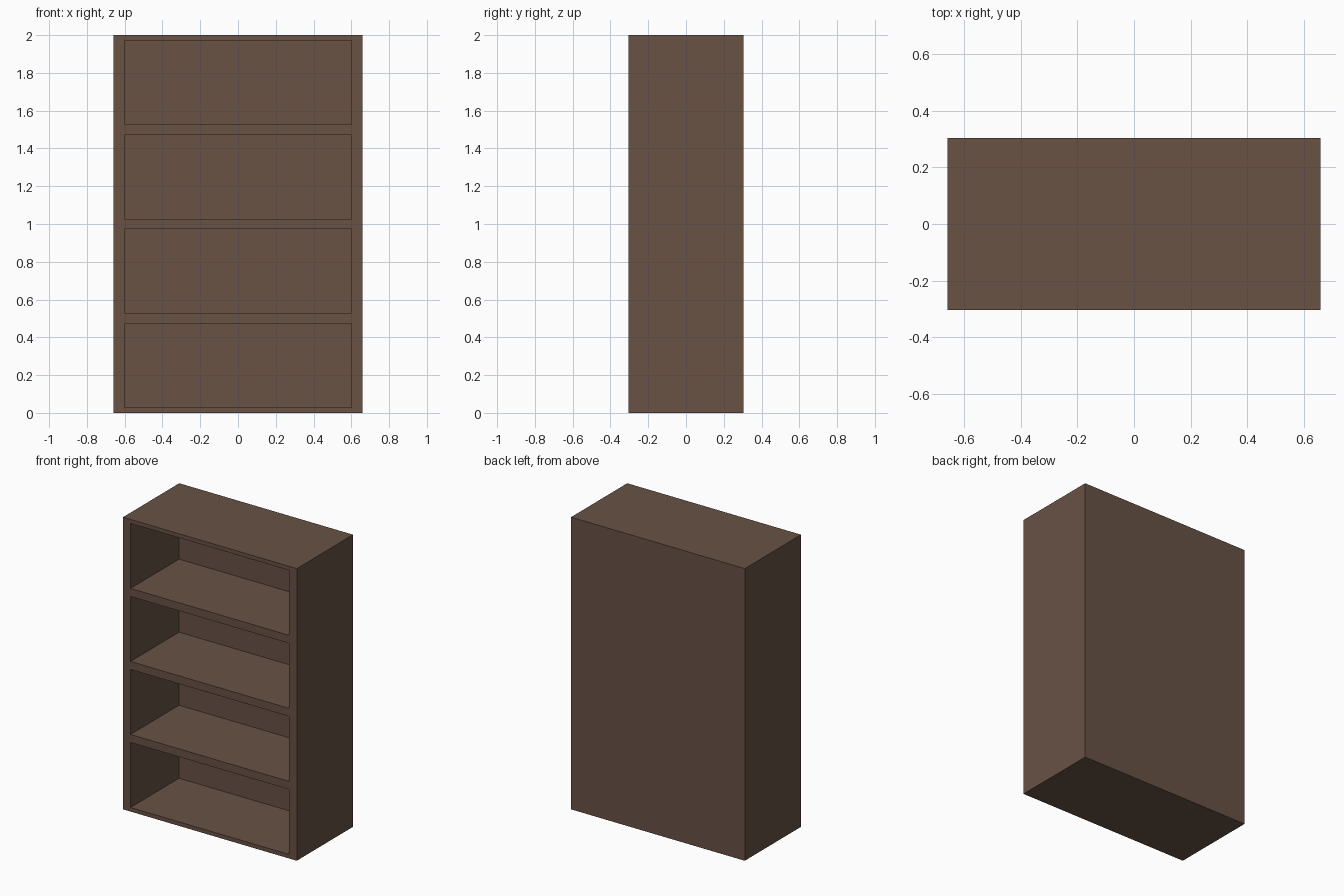
import bpy

if "Cube" in bpy.data.objects:
    bpy.data.objects.remove(bpy.data.objects["Cube"])

W, D, H = 1.316, 0.608, 2.0      # outer size
SIDE, BOARD, BACK = 0.057, 0.055, 0.083
BAYS = 4
PITCH = H / BAYS


def box(name, size, centre):
    bpy.ops.mesh.primitive_cube_add(size=1, location=centre)
    ob = bpy.context.object
    ob.name = name
    ob.scale = size
    bpy.ops.object.transform_apply(location=False, rotation=False, scale=True)
    return ob


# solid carcass: sides, top, bottom and back in one body
bookcase = box("bookcase_carcass", (W, D, H), (0, 0, H / 2))

# bay cutter, pokes out of the front and repeats upwards
poke = 0.1
depth = D - BACK + poke
cutter = box("bay_cutter", (W - 2 * SIDE, depth, PITCH - BOARD),
             (0, -D / 2 - poke + depth / 2, PITCH / 2))
cutter.hide_render = True
arr = cutter.modifiers.new("bays", 'ARRAY')
arr.count = BAYS
arr.use_relative_offset = False
arr.use_constant_offset = True
arr.constant_offset_displace = (0, 0, PITCH)

# hollow out the bays, leaving the shelves
cut = bookcase.modifiers.new("open_bays", 'BOOLEAN')
cut.operation = 'DIFFERENCE'
cut.solver = 'EXACT'
cut.object = cutter
bpy.ops.object.select_all(action='DESELECT')
bpy.context.view_layer.objects.active = bookcase
bookcase.select_set(True)
bpy.ops.object.modifier_apply(modifier=cut.name)
bpy.data.objects.remove(cutter, do_unlink=True)

# dark brown wood
wood = bpy.data.materials.new("dark_wood")
wood.diffuse_color = (0.138, 0.084, 0.06, 1)
wood.use_nodes = True
wood.node_tree.nodes["Principled BSDF"].inputs["Base Color"].default_value = wood.diffuse_color
bookcase.data.materials.clear()
bookcase.data.materials.append(wood)
